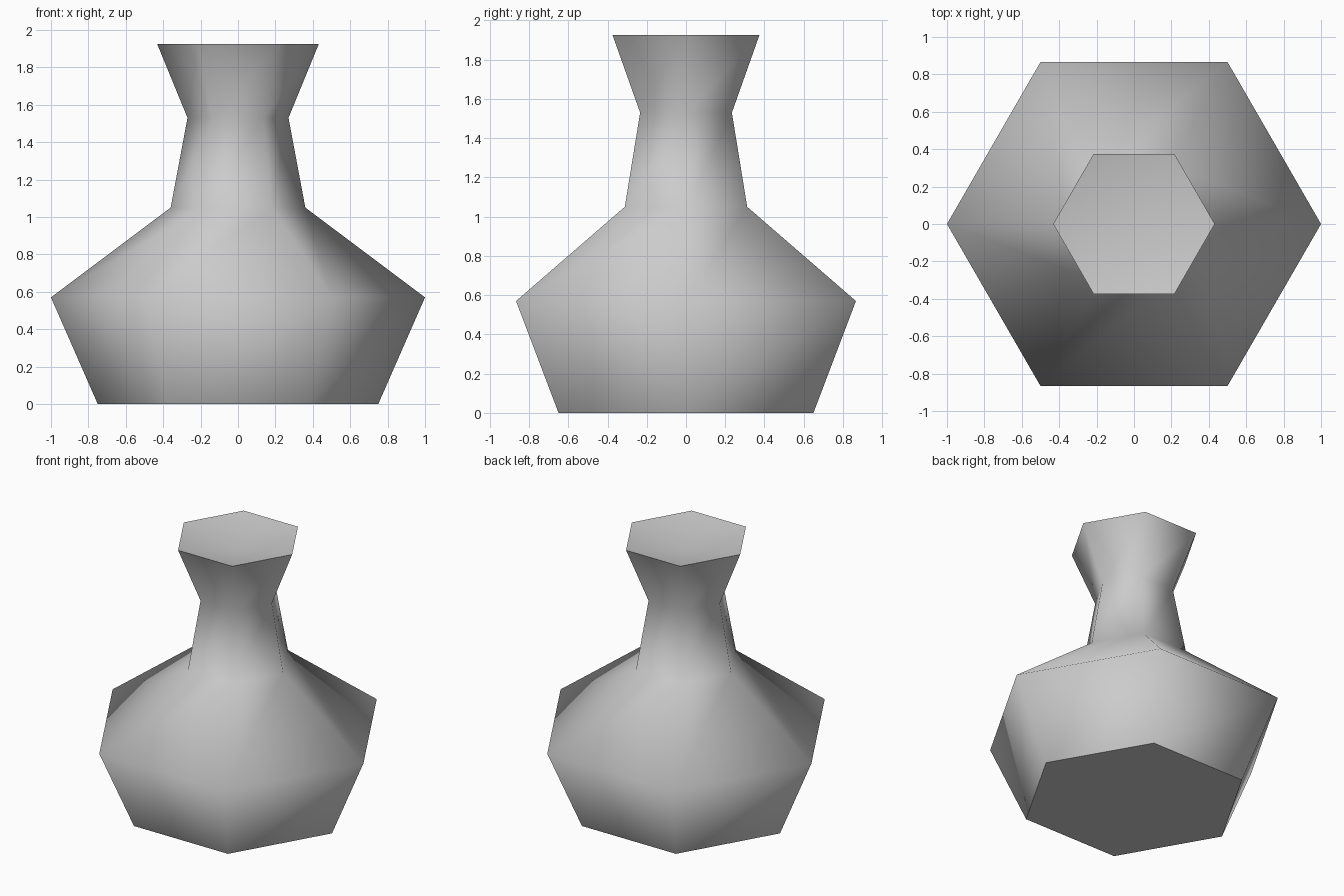
import bpy, bmesh
from math import cos, sin, tau

cube = bpy.data.objects.get("Cube")
if cube:
    bpy.data.objects.remove(cube, do_unlink=True)

SIDES = 6
# Profile as (radius, height): base, belly, shoulder, neck, rim
PROFILE = [(0.75, 0.0), (1.0, 0.57), (0.36, 1.05), (0.27, 1.53), (0.432, 1.925)]
DISH_DEPTH = 0.09

# Single clay colour
clay = bpy.data.materials.new("light_grey_clay")
clay.use_nodes = True
colour = (0.6, 0.6, 0.6, 1.0)
clay.diffuse_color = colour
shader = next(n for n in clay.node_tree.nodes if n.type == 'BSDF_PRINCIPLED')
shader.inputs["Base Color"].default_value = colour
shader.inputs["Roughness"].default_value = 0.8

bm = bmesh.new()
rings = [[bm.verts.new((r * cos(tau * i / SIDES), r * sin(tau * i / SIDES), z))
          for i in range(SIDES)] for r, z in PROFILE]

# Walls
for low, high in zip(rings, rings[1:]):
    for i in range(SIDES):
        j = (i + 1) % SIDES
        bm.faces.new((low[i], low[j], high[j], high[i]))

# Flat base and shallow dished mouth
bm.faces.new(rings[0][::-1])
centre = bm.verts.new((0, 0, PROFILE[-1][1] - DISH_DEPTH))
for i in range(SIDES):
    bm.faces.new((rings[-1][i], rings[-1][(i + 1) % SIDES], centre))

# Smooth everywhere except the base edge and the rim
for face in bm.faces:
    face.smooth = True
for ring in (rings[0], rings[-1]):
    for i in range(SIDES):
        bm.edges.get((ring[i], ring[(i + 1) % SIDES])).smooth = False

mesh = bpy.data.meshes.new("vase")
bm.to_mesh(mesh)
bm.free()
mesh.materials.append(clay)
vase = bpy.data.objects.new("vase", mesh)
bpy.context.collection.objects.link(vase)
